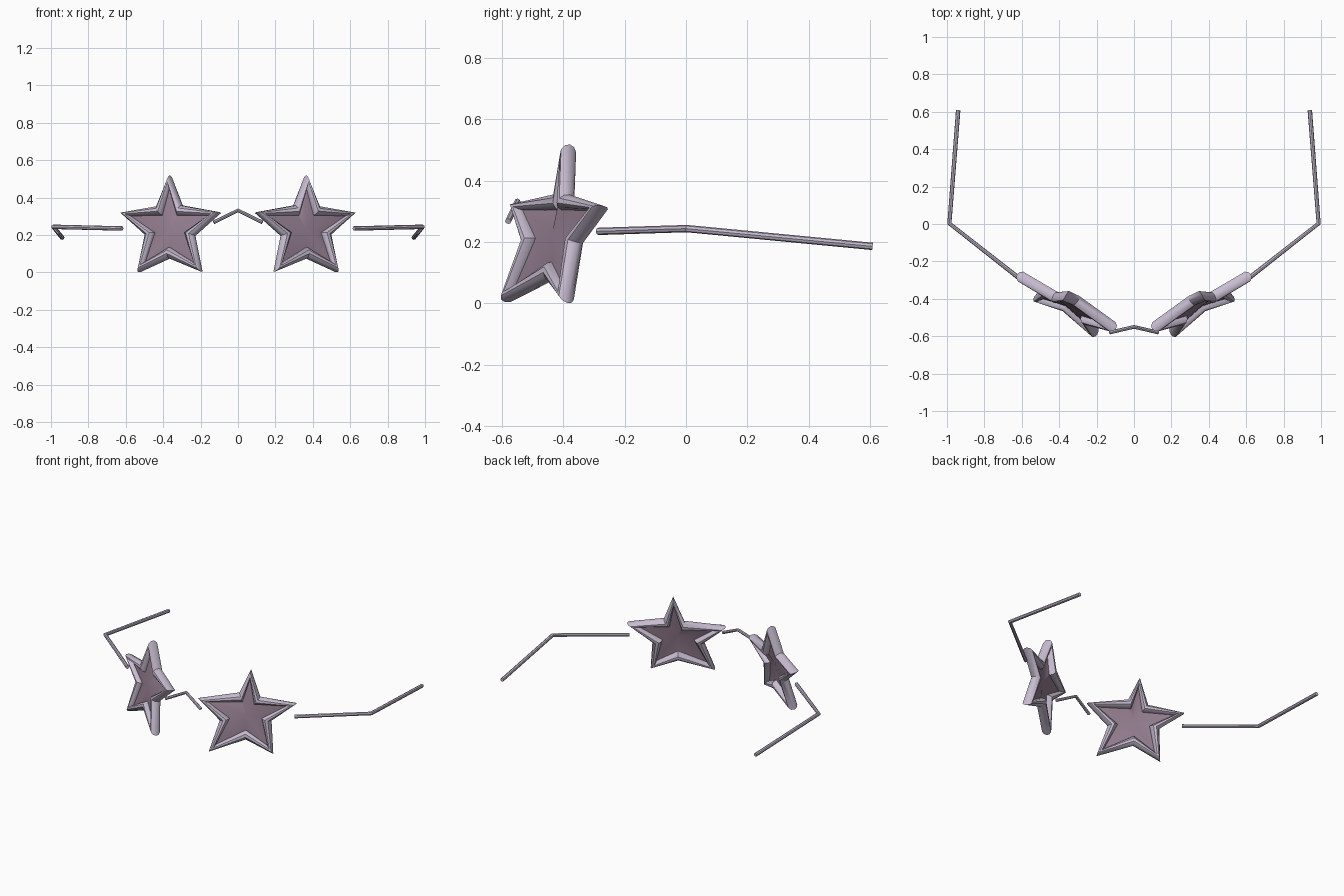
import bpy, bmesh, math
from mathutils import Vector

if "Cube" in bpy.data.objects:
    bpy.data.objects.remove(bpy.data.objects["Cube"])

def material(name, col):
    m = bpy.data.materials.new(name)
    m.diffuse_color = col
    m.use_nodes = True
    m.node_tree.nodes["Principled BSDF"].inputs["Base Color"].default_value = m.diffuse_color
    return m

FRAME = material("lilac_frame", (0.58, 0.51, 0.64, 1))
LENS = material("plum_lens", (0.30, 0.21, 0.28, 1))

def finish(bm, name, mat, angle=40):
    bmesh.ops.recalc_face_normals(bm, faces=bm.faces)
    me = bpy.data.meshes.new(name)
    bm.to_mesh(me)
    bm.free()
    me.materials.append(mat)
    ob = bpy.data.objects.new(name, me)
    bpy.context.collection.objects.link(ob)
    bpy.ops.object.select_all(action='DESELECT')
    ob.select_set(True)
    bpy.context.view_layer.objects.active = ob
    bpy.ops.object.shade_smooth_by_angle(angle=math.radians(angle))
    return ob

def skin(name, rings, mat, closed):
    # Join successive vertex rings into a tube
    bm = bmesh.new()
    vs = [[bm.verts.new(p) for p in r] for r in rings]
    n = len(vs[0])
    for i in range(len(vs) if closed else len(vs) - 1):
        a, b = vs[i], vs[(i + 1) % len(vs)]
        for k in range(n):
            bm.faces.new((a[k], a[(k + 1) % n], b[(k + 1) % n], b[k]))
    if not closed:
        bm.faces.new(vs[0])
        bm.faces.new(vs[-1])
    return finish(bm, name, mat)

def ring(c, u, v, r, n):
    return [c + r * (math.cos(t) * u + math.sin(t) * v)
            for t in (2 * math.pi * k / n for k in range(n))]

def rod(name, pts, r, n=8):
    pts = [Vector(p) for p in pts]
    rings = []
    for i, p in enumerate(pts):
        t = (pts[min(i + 1, len(pts) - 1)] - pts[max(i - 1, 0)]).normalized()
        u = t.cross(Vector((0, 0, 1))).normalized()
        rings.append(ring(p, u, u.cross(t), r, n))
    return skin(name, rings, FRAME, False)

# Star outline, alternating tips and notches, clockwise from the top
STAR = [(.363, -.385, .488), (.418, -.393, .330), (.600, -.285, .310),
        (.468, -.365, .205), (.515, -.392, .026), (.365, -.440, .105),
        (.212, -.575, .026), (.257, -.508, .205), (.122, -.545, .313),
        (.310, -.410, .330)]
CENTRE = (.364, -.435, .235)
NORMAL = (.52, -.83, .19)

for side, s in (("right", 1), ("left", -1)):
    flip = lambda p: Vector((p[0] * s, p[1], p[2]))
    pts, c, nrm = [flip(p) for p in STAR], flip(CENTRE), flip(NORMAL).normalized()
    # Star rim
    rings = []
    for p in pts:
        d = p - c
        u = (d - d.dot(nrm) * nrm).normalized()
        rings.append(ring(p, u, nrm, .031, 10))
    skin(side + "_star_rim", rings, FRAME, True)
    # Star lens
    bm = bmesh.new()
    mid = bm.verts.new(c)
    vs = [bm.verts.new(p) for p in pts]
    for i in range(10):
        bm.faces.new((mid, vs[i], vs[(i + 1) % 10]))
    finish(bm, side + "_star_lens", LENS)
    # Temple arm
    rod(side + "_temple", [flip(p) for p in
        ((.62, -.285, .235), (.987, .003, .244), (.940, .608, .186))], .012)

# Nose bridge
rod("bridge", [(-.13, -.58, .268), (0, -.55, .332), (.13, -.58, .268)], .010)
